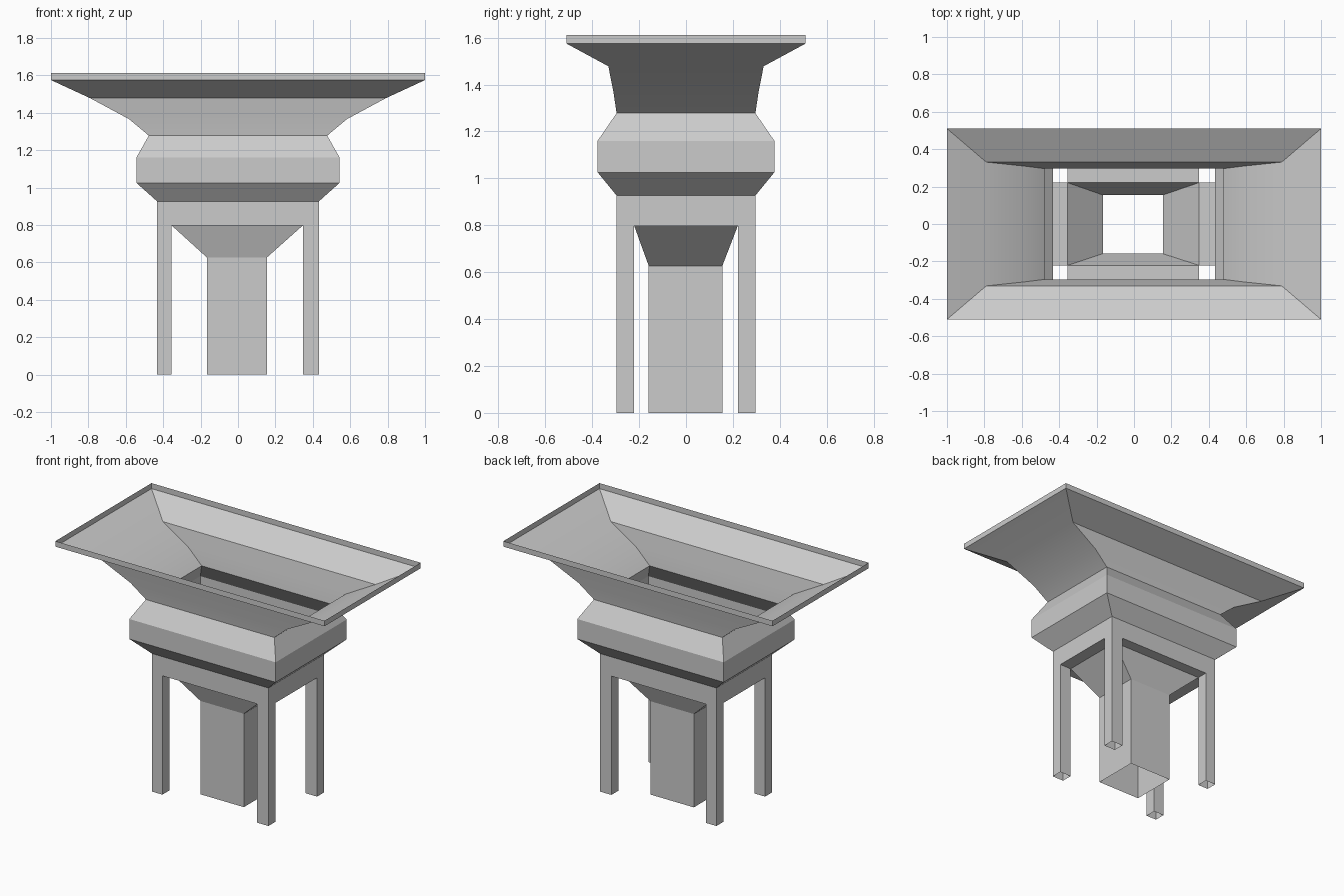
import bpy, math

if "Cube" in bpy.data.objects:
    bpy.data.objects.remove(bpy.data.objects["Cube"])


def make_object(name, verts, faces):
    mesh = bpy.data.meshes.new(name)
    mesh.from_pydata(verts, [], faces)
    mesh.update()
    obj = bpy.data.objects.new(name, mesh)
    bpy.context.collection.objects.link(obj)
    return obj


def ring(x0, x1, y0, y1, z):
    return [(x0, y0, z), (x1, y0, z), (x1, y1, z), (x0, y1, z)]


def loft(name, rings):
    """Open rectangular shell through rings listed bottom to top."""
    verts = [v for r in rings for v in r]
    faces = []
    for i in range(len(rings) - 1):
        a = 4 * i
        for k in range(4):
            n = (k + 1) % 4
            faces.append((a + k, a + n, a + 4 + n, a + 4 + k))
    return make_object(name, verts, faces)


# Key rectangle extents: outer corner and inner corner of the legs
OX, OY = 0.433, 0.296
IX0, IX1, IY = -0.355, 0.347, 0.221
LEG_TOP = 0.798

# Flared hopper with collar and skirt: (half width, half depth, height)
profile = [
    (OX, OY, LEG_TOP), (OX, OY, 0.927),
    (0.544, 0.377, 1.026), (0.544, 0.377, 1.16),
    (0.477, 0.296, 1.278), (0.582, 0.309, 1.366),
    (0.79, 0.331, 1.478), (1.0, 0.51, 1.575), (1.0, 0.51, 1.612),
]
hopper = loft("hopper", [ring(-x, x, -y, y, z) for x, y, z in profile])
bpy.context.view_layer.objects.active = hopper
hopper.select_set(True)
bpy.ops.object.shade_smooth_by_angle(angle=math.radians(20))
hopper.select_set(False)

# Open chute with sloping funnel
loft("chute", [
    ring(-0.167, 0.155, -0.159, 0.155, 0.0),
    ring(-0.167, 0.155, -0.159, 0.155, 0.627),
    ring(IX0, IX1, -IY, IY, LEG_TOP),
])

# Ledge strips between the legs, joining the skirt to the funnel
strips = [(IX0, IX1, -OY, -IY), (IX0, IX1, IY, OY),
          (-OX, IX0, -IY, IY), (IX1, OX, -IY, IY)]
verts, faces = [], []
for s in strips:
    n = len(verts)
    verts += ring(*s, LEG_TOP)
    faces.append((n + 3, n + 2, n + 1, n))
make_object("ledge", verts, faces)

# Four hollow legs, open at both ends
for xn, xs in (("left", (-OX, IX0)), ("right", (IX1, OX))):
    for yn, ys in (("front", (-OY, -IY)), ("back", (IY, OY))):
        loft(f"{yn}_{xn}_leg", [ring(*xs, *ys, z) for z in (0.0, LEG_TOP)])
